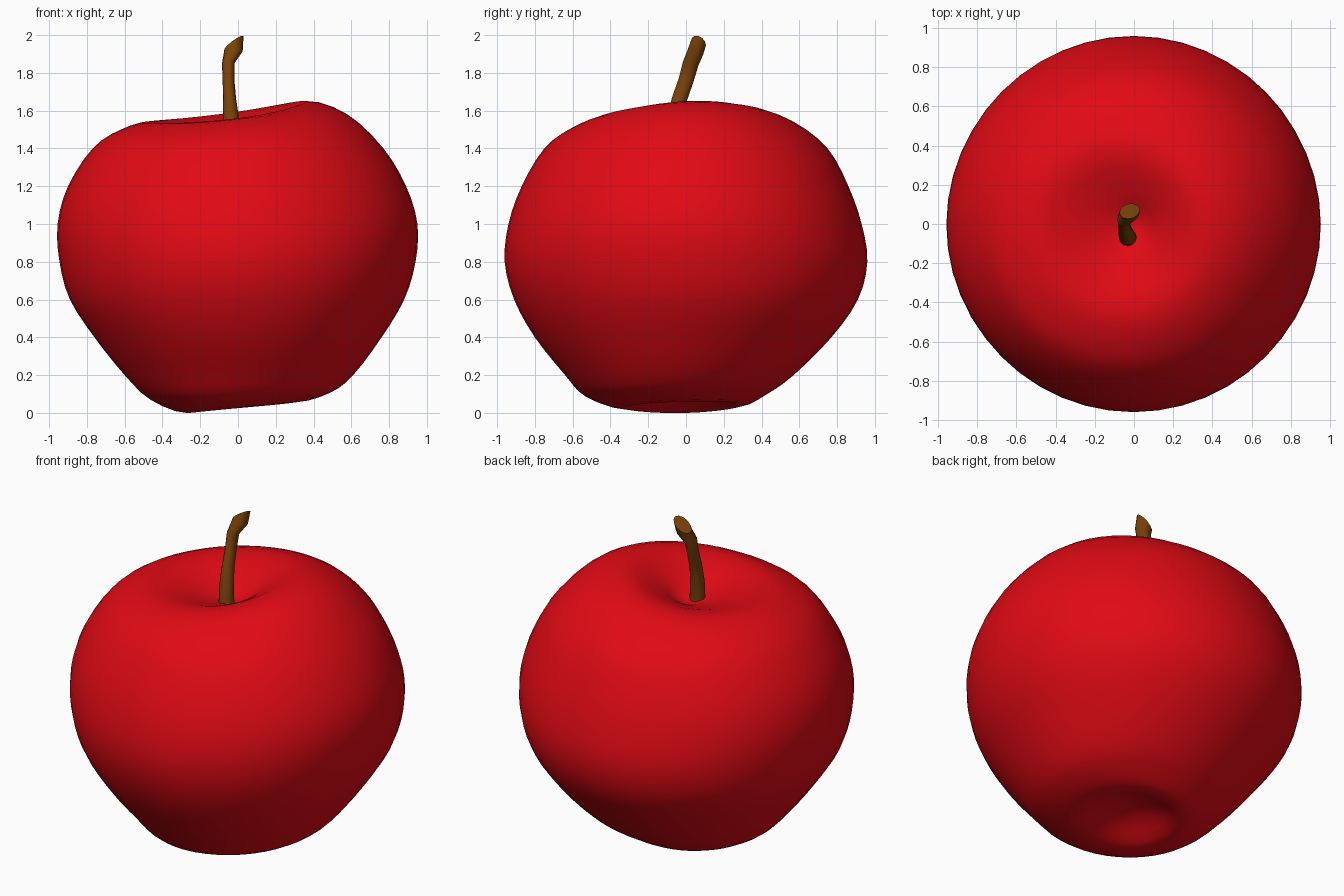
import bpy, bmesh, math
from mathutils import Vector

if "Cube" in bpy.data.objects:
    bpy.data.objects.remove(bpy.data.objects["Cube"])


def material(name, color):
    m = bpy.data.materials.new(name)
    m.diffuse_color = color
    m.use_nodes = True
    m.node_tree.nodes["Principled BSDF"].inputs["Base Color"].default_value = m.diffuse_color
    return m


def make_object(name, rings, mat, start=None, end=None, angle=40):
    """Skin a list of rings; close each end with a pole point or a flat cap."""
    bm = bmesh.new()
    loops = [[bm.verts.new(p) for p in ring] for ring in rings]
    n = len(loops[0])
    for a, b in zip(loops, loops[1:]):
        for i in range(n):
            j = (i + 1) % n
            bm.faces.new((a[i], a[j], b[j], b[i]))
    for loop, pole in ((loops[0], start), (loops[-1], end)):
        if pole is None:
            bm.faces.new(loop)
        else:
            p = bm.verts.new(pole)
            for i in range(n):
                bm.faces.new((p, loop[i], loop[(i + 1) % n]))
    bmesh.ops.recalc_face_normals(bm, faces=bm.faces)
    me = bpy.data.meshes.new(name)
    bm.to_mesh(me)
    bm.free()
    me.materials.append(mat)
    ob = bpy.data.objects.new(name, me)
    bpy.context.collection.objects.link(ob)
    bpy.ops.object.select_all(action='DESELECT')
    ob.select_set(True)
    bpy.context.view_layer.objects.active = ob
    bpy.ops.object.shade_smooth_by_angle(angle=math.radians(angle))
    return ob


# Apple half-profiles (radius, height) from bottom hollow to top hollow
FLOOR, DIP = .115, 1.44
right = [(0, FLOOR), (.15, .10), (.32, .06), (.49, .11), (.61, .2), (.76, .4), (.88, .6), (.94, .8),
         (.95, 1.0), (.89, 1.2), (.77, 1.4), (.58, 1.58), (.36, 1.65), (.16, 1.55), (0, DIP)]
back = [(0, FLOOR), (.15, .09), (.3, .04), (.43, .10), (.57, .2), (.77, .4), (.91, .6), (.96, .8),
        (.93, 1.0), (.86, 1.2), (.75, 1.4), (.57, 1.54), (.37, 1.595), (.16, 1.52), (0, DIP)]
left = [(0, FLOOR), (.13, .075), (.27, 0), (.46, .07), (.6, .2), (.76, .4), (.89, .6), (.945, .8),
        (.955, 1.0), (.90, 1.2), (.77, 1.4), (.62, 1.5), (.45, 1.54), (.17, 1.475), (0, DIP)]
front = [(0, FLOOR), (.15, .09), (.33, .025), (.53, .085), (.64, .2), (.8, .4), (.91, .6), (.96, .8),
         (.94, 1.0), (.87, 1.2), (.75, 1.4), (.6, 1.51), (.42, 1.56), (.17, 1.49), (0, DIP)]


def smooth(profile, steps=3):
    pts = [Vector(p) for p in profile]
    # Mirror the neighbours so the curve continues across the axis
    pts = [Vector((-pts[1].x, pts[1].y))] + pts + [Vector((-pts[-2].x, pts[-2].y))]
    out = []
    for a, b, c, d in zip(pts, pts[1:], pts[2:], pts[3:]):
        for k in range(steps):
            t = k / steps
            out.append(.5 * (2 * b + (c - a) * t + (2 * a - 5 * b + 4 * c - d) * t * t
                             + (3 * b - a - 3 * c + d) * t ** 3))
    return out[1:]


# Blend the four profiles around the axis
SIDES = 48
rings = []
for r, b, l, f in zip(*map(smooth, (right, back, left, front))):
    ring = []
    for i in range(SIDES):
        a = math.tau * i / SIDES
        c, s = math.cos(a), math.sin(a)
        p = ((r + b + l + f) / 4 + (r - l) / 2 * c + (b - f) / 2 * s
             + (r + l - b - f) / 4 * math.cos(2 * a))
        ring.append((p.x * c, p.x * s, p.y))
    rings.append(ring)
red = material("apple_red", (.75, .003, .007, 1))
make_object("apple_body", rings, red, (0, 0, FLOOR), (0, 0, DIP))

# Bent stem: centre, half width, half depth, ring normal; the tip is cut at a slant
path = [((-.03, -.07, 1.40), .046, .046, (0, .1, 1)), ((-.035, -.065, 1.54), .043, .043, (0, .15, 1)),
        ((-.045, -.035, 1.66), .035, .04, (-.1, .3, 1)), ((-.05, .0, 1.76), .031, .04, (0, .3, 1)),
        ((-.052, .025, 1.85), .033, .042, (0, .3, 1)), ((-.025, .05, 1.91), .05, .043, (-.1, .35, 1)),
        ((-.022, .066, 1.957), .064, .042, (-.6, .35, .8))]
stem = []
for centre, w, d, normal in path:
    t = Vector(normal).normalized()
    u = Vector((0, 1, 0)).cross(t).normalized()
    v = t.cross(u)
    stem.append([Vector(centre) + u * w * math.cos(a) + v * d * math.sin(a)
                 for a in (math.tau * k / 12 for k in range(12))])
make_object("stem", stem, material("stem_brown", (.2, .055, .003, 1)))
